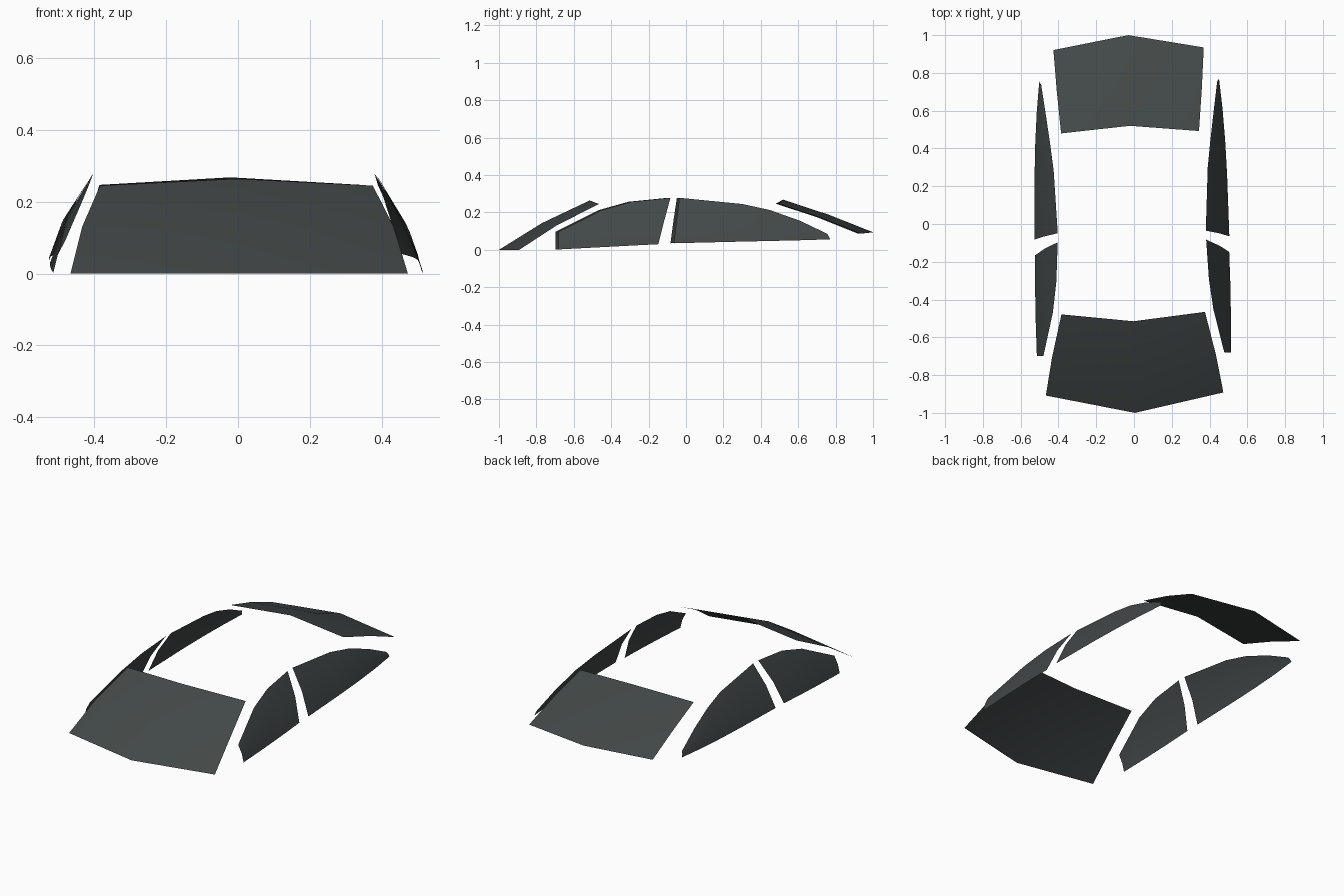
import bpy, bmesh
from mathutils import Matrix, Vector

if "Cube" in bpy.data.objects:
    bpy.data.objects.remove(bpy.data.objects["Cube"])

glass = bpy.data.materials.new("dark_tinted_glass")
glass.diffuse_color = (0.055, 0.065, 0.064, 1)
glass.use_nodes = True
glass.node_tree.nodes["Principled BSDF"].inputs["Base Color"].default_value = glass.diffuse_color

# The whole set of windows sits turned very slightly about z
PLACE = Matrix.Translation((-0.0125, 0, 0)) @ Matrix.Rotation(0.0175, 4, 'Z')


def panel(name, rows):
    """Curved glass sheet skinned through rows of equal point count."""
    bm = bmesh.new()
    grid = [[bm.verts.new(p) for p in row] for row in rows]
    for a, b in zip(grid, grid[1:]):
        for i in range(len(a) - 1):
            bm.faces.new((a[i], a[i + 1], b[i + 1], b[i]))
    bm.normal_update()
    # face outwards
    if sum(f.normal.dot(f.calc_center_median()) for f in bm.faces) < 0:
        bmesh.ops.reverse_faces(bm, faces=bm.faces[:])
    bm.transform(PLACE)
    for f in bm.faces:
        f.smooth = True
    me = bpy.data.meshes.new(name)
    bm.to_mesh(me)
    bm.free()
    me.materials.append(glass)
    ob = bpy.data.objects.new(name, me)
    bpy.context.collection.objects.link(ob)


def bowed(centre, side):
    """Row across the car: left corner, centre, right corner."""
    x, y, z = side
    return [(-x, y, z), centre, (x, y, z)]


def side_window(name, bottom, top, bulge):
    """Left and right side window, bowed outwards at mid height."""
    for label, s in (("right", 1), ("left", -1)):
        lo = [Vector((s * x, y, z)) for x, y, z in bottom]
        hi = [Vector((s * x, y, z)) for x, y, z in top]
        mid = [(a + b) / 2 + Vector((s, 0, 0.5)) * bulge * min(1, (b.z - a.z) / 0.2)
               for a, b in zip(lo, hi)]
        panel(f"{label}_{name}", [lo, mid, hi])


# Windshield
panel("windshield", [
    bowed((0, -1.0, 0.0), (0.47, -0.90, 0.0)),
    bowed((0, -0.77, 0.143), (0.434, -0.70, 0.13)),
    bowed((0, -0.515, 0.264), (0.38, -0.472, 0.245)),
])

# Rear window
panel("rear_window", [
    bowed((0, 1.0, 0.094), (0.398, 0.928, 0.086)),
    bowed((0, 0.765, 0.187), (0.384, 0.71, 0.173)),
    bowed((0, 0.52, 0.268), (0.365, 0.486, 0.247)),
])

# Front door windows
side_window("front_window",
            [(0.514, -0.69, 0.002), (0.517, -0.50, 0.012),
             (0.517, -0.33, 0.021), (0.514, -0.157, 0.03)],
            [(0.479, -0.69, 0.096), (0.425, -0.46, 0.212),
             (0.404, -0.30, 0.257), (0.393, -0.09, 0.278)], 0.011)

# Rear door windows
side_window("back_window",
            [(0.516, -0.074, 0.035), (0.510, 0.25, 0.043), (0.503, 0.43, 0.047),
             (0.492, 0.60, 0.051), (0.476, 0.762, 0.056)],
            [(0.392, -0.042, 0.278), (0.408, 0.293, 0.245), (0.425, 0.44, 0.213),
             (0.446, 0.60, 0.156), (0.466, 0.747, 0.086)], 0.011)
